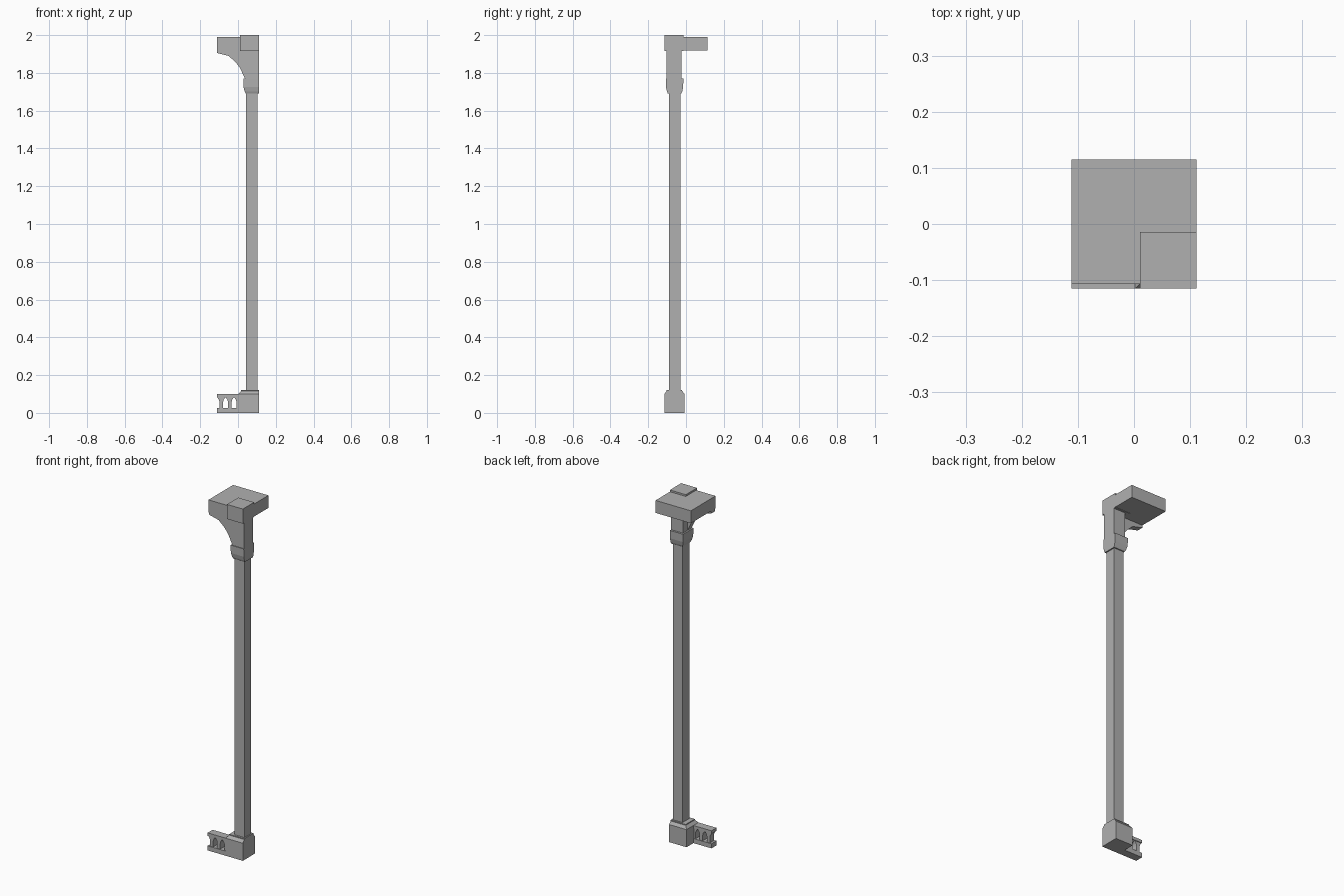
import bpy

if "Cube" in bpy.data.objects:
    bpy.data.objects.remove(bpy.data.objects["Cube"])

RIGHT = 0.111   # flat outer side
FRONT = -0.115

# Dark grey stone
stone = bpy.data.materials.new("dark_stone")
stone.diffuse_color = (0.435, 0.435, 0.435, 1.0)
stone.use_nodes = True
stone.node_tree.nodes["Principled BSDF"].inputs["Base Color"].default_value = stone.diffuse_color


def mesh_object(name, verts, faces):
    me = bpy.data.meshes.new(name)
    me.from_pydata(verts, [], faces)
    me.materials.append(stone)
    me.update()
    ob = bpy.data.objects.new(name, me)
    bpy.context.collection.objects.link(ob)
    return ob


def loft(name, rings):
    """Stack of rectangles (x0, x1, y0, y1, z), from bottom to top."""
    verts, faces = [], [(3, 2, 1, 0)]
    for x0, x1, y0, y1, z in rings:
        verts += [(x0, y0, z), (x1, y0, z), (x1, y1, z), (x0, y1, z)]
    for r in range(len(rings) - 1):
        a = r * 4
        for i in range(4):
            j = (i + 1) % 4
            faces.append((a + i, a + j, a + 4 + j, a + 4 + i))
    n = len(verts)
    faces.append((n - 4, n - 3, n - 2, n - 1))
    return mesh_object(name, verts, faces)


def box(name, x0, x1, y0, y1, z0, z1):
    return loft(name, [(x0, x1, y0, y1, z0), (x0, x1, y0, y1, z1)])


def extrude_y(name, profile, y0, y1):
    """Counter-clockwise x/z outline (seen from the front) given depth in y."""
    n = len(profile)
    verts = [(x, y, z) for y in (y0, y1) for x, z in profile]
    faces = [tuple(range(n)), tuple(range(2 * n - 1, n - 1, -1))]
    for i in range(n):
        j = (i + 1) % n
        faces.append((j, i, i + n, j + n))
    return mesh_object(name, verts, faces)


# Pedestal with stepped, sloping top
loft("pedestal", [
    (0.002, RIGHT, FRONT, -0.008, 0.0),
    (0.002, RIGHT, FRONT, -0.008, 0.10),
    (0.016, RIGHT, -0.102, -0.020, 0.116),
    (0.016, RIGHT, -0.102, -0.020, 0.121)])

# Square column shaft
box("shaft", 0.043, 0.104, -0.091, -0.030, 0.11, 1.70)

# Capital, rounded in at the bottom
loft("capital", [
    (0.040, RIGHT, -0.097, -0.024, 1.692),
    (0.035, RIGHT, -0.101, -0.020, 1.702),
    (0.029, RIGHT, -0.106, -0.015, 1.725),
    (0.028, RIGHT, -0.107, -0.014, 1.77)])

# Upper post and curved bracket
box("upper_post", 0.037, RIGHT, -0.103, -0.025, 1.765, 1.92)
extrude_y("bracket", [
    (0.037, 1.77), (0.037, 1.919), (-0.111, 1.919), (-0.111, 1.905),
    (-0.05, 1.89), (-0.013, 1.857), (0.011, 1.825),
    ][::-1], -0.103, -0.067)

# Ceiling slab and the block capping the column
box("slab", -0.111, RIGHT, -0.107, 0.115, 1.919, 1.99)
box("cap_block", 0.011, RIGHT, FRONT, -0.014, 1.917, 2.0)

# Balustrade rails
BACK = -0.070
box("bottom_rail", -0.111, 0.004, FRONT, BACK, 0.0, 0.026)
box("top_rail", -0.111, 0.004, FRONT, BACK, 0.083, 0.10)

# Balusters that flare into pointed arches
half = [(0.0095, 0.026), (0.0095, 0.058),
        (0.0125, 0.069), (0.018, 0.078), (0.0225, 0.0835)]
for i, c in enumerate((-0.0885, -0.0435, 0.0015)):
    outline = ([(c + h, z) for h, z in half]
               + [(c - h, z) for h, z in reversed(half)])
    extrude_y(f"baluster_{i + 1}", outline, FRONT + 0.004, BACK - 0.004)
